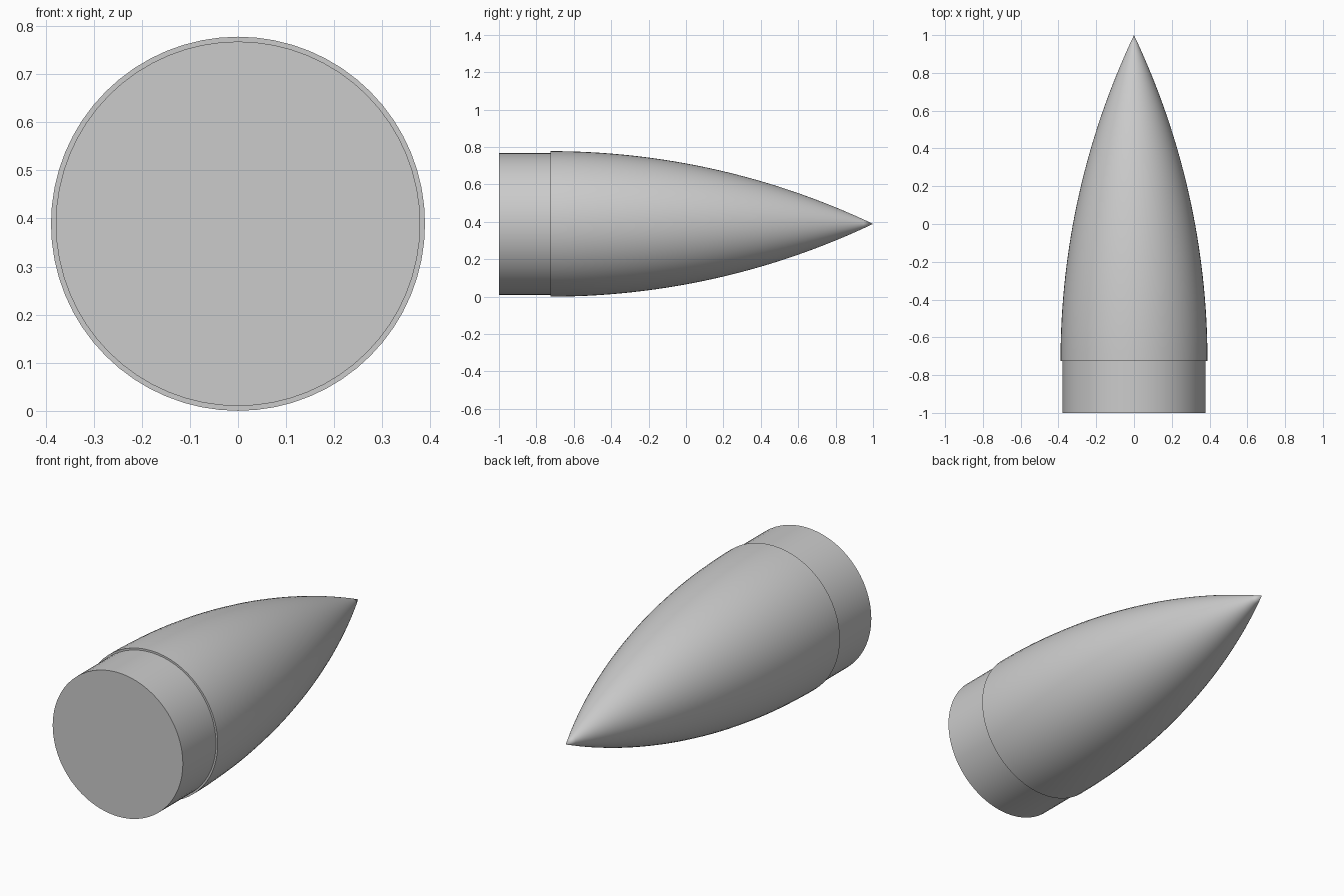
import bpy, bmesh, math
from mathutils import Matrix, Vector

old = bpy.data.objects.get("Cube")
if old:
    bpy.data.objects.remove(old, do_unlink=True)

RADIUS, SHOULDER_RADIUS = 0.389, 0.379
STEP_Y, TIP_Y, END_Y = -0.724, 1.0, -1.0
SIDES, RINGS = 64, 32

grey = bpy.data.materials.new("plain grey")
grey.use_nodes = True
colour = (0.6, 0.6, 0.6, 1)
grey.diffuse_color = colour
grey.node_tree.nodes["Principled BSDF"].inputs["Base Color"].default_value = colour


def revolve(name, profile):
    """Spin (radius, y) points about the long axis."""
    bm = bmesh.new()
    verts = [bm.verts.new((r, y, 0)) for r, y in profile]
    edges = [bm.edges.new(pair) for pair in zip(verts, verts[1:])]
    bmesh.ops.spin(bm, geom=verts + edges, cent=(0, 0, 0), axis=(0, 1, 0),
                   angle=math.tau, steps=SIDES, use_duplicate=False)
    bmesh.ops.remove_doubles(bm, verts=bm.verts, dist=0.0001)
    bmesh.ops.recalc_face_normals(bm, faces=bm.faces)
    mesh = bpy.data.meshes.new(name)
    bm.to_mesh(mesh)
    bm.free()
    mesh.materials.append(grey)
    obj = bpy.data.objects.new(name, mesh)
    obj.location.z = RADIUS
    bpy.context.collection.objects.link(obj)
    bpy.ops.object.select_all(action="DESELECT")
    obj.select_set(True)
    bpy.context.view_layer.objects.active = obj
    bpy.ops.object.shade_smooth_by_angle(angle=math.radians(30))
    return obj


# Tangent ogive: a circular arc that meets the base parallel to the axis
length = TIP_Y - STEP_Y
arc = (RADIUS ** 2 + length ** 2) / (2 * RADIUS)
sweep = math.asin(length / arc)
ogive = [(arc * math.cos(sweep * i / RINGS) - arc + RADIUS,
          STEP_Y + arc * math.sin(sweep * i / RINGS)) for i in range(RINGS)]

# Nose cone with the step face at its base
revolve("nose_cone", [(SHOULDER_RADIUS, STEP_Y)] + ogive + [(0, TIP_Y)])

# Slimmer insertion shoulder with a closed end
revolve("shoulder", [(0, END_Y), (SHOULDER_RADIUS, END_Y), (SHOULDER_RADIUS, STEP_Y)])
